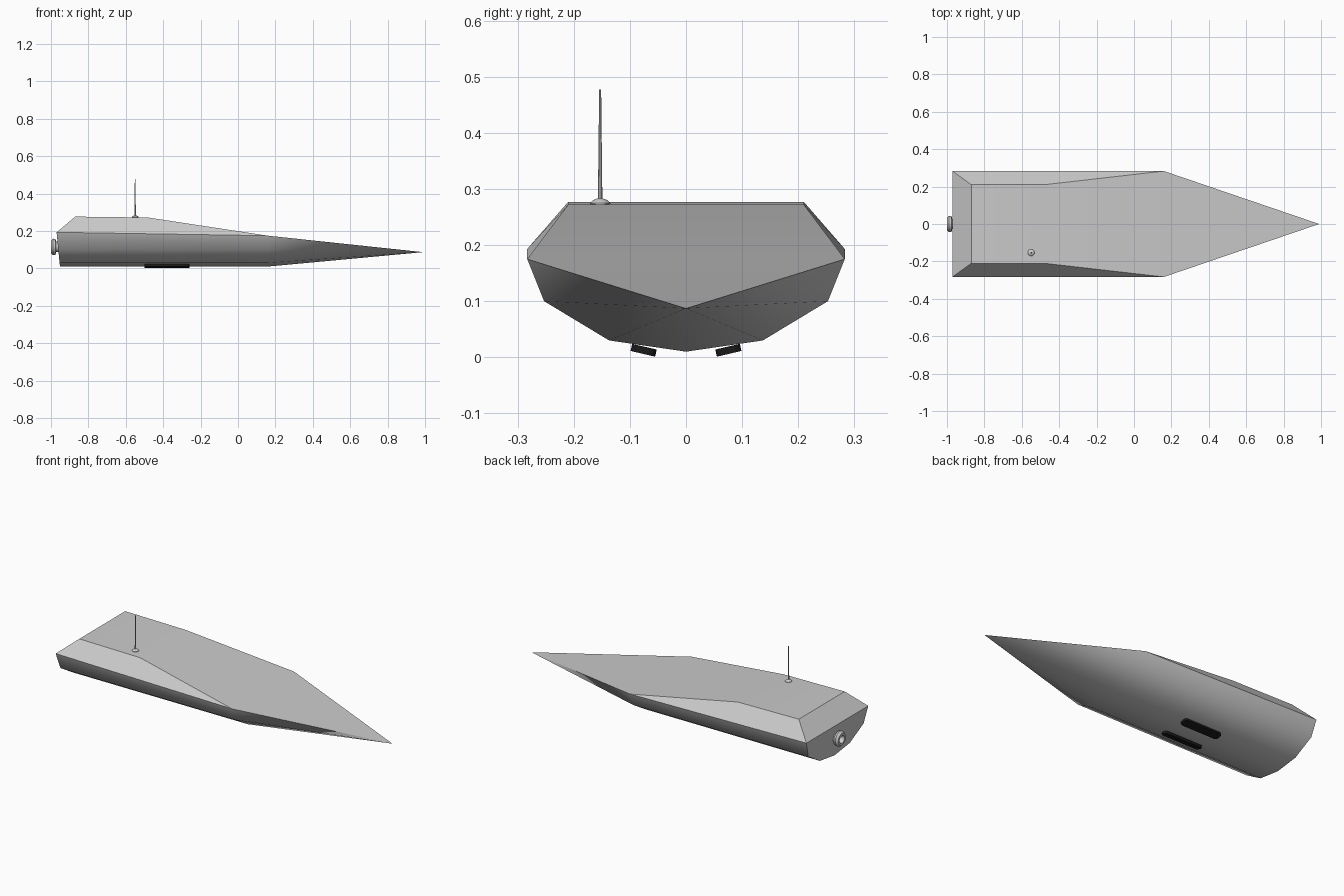
import bpy, bmesh
from math import pi, cos, sin, radians, atan2
from mathutils import Matrix

if "Cube" in bpy.data.objects:
    bpy.data.objects.remove(bpy.data.objects["Cube"])


def make(name, verts, faces, angle):
    me = bpy.data.meshes.new(name)
    me.from_pydata(verts, [], faces)
    bm = bmesh.new()
    bm.from_mesh(me)
    bmesh.ops.remove_doubles(bm, verts=bm.verts, dist=1e-5)
    bmesh.ops.recalc_face_normals(bm, faces=bm.faces)
    bm.to_mesh(me)
    bm.free()
    ob = bpy.data.objects.new(name, me)
    bpy.context.collection.objects.link(ob)
    bpy.ops.object.select_all(action='DESELECT')
    ob.select_set(True)
    bpy.context.view_layer.objects.active = ob
    bpy.ops.object.shade_smooth_by_angle(angle=radians(angle))
    return ob


def lathe(name, profile, matrix, n=16, angle=40):
    # profile of (radius, height) revolved about local z
    verts = [matrix @ Matrix.Rotation(2 * pi * i / n, 4, 'Z') @ Matrix.Translation((r, 0, z)) @ Matrix.Identity(4).to_translation()
             for r, z in profile for i in range(n)]
    faces = [(j * n + i, j * n + (i + 1) % n, (j + 1) * n + (i + 1) % n, (j + 1) * n + i)
             for j in range(len(profile) - 1) for i in range(n)]
    return make(name, verts, faces, angle)


TIP = (0.99, 0, 0.087)

# lower hull: two mirrored sections joined, bow panels fan to the tip
half = [(0.137, 0.03), (0.253, 0.10)]
def section(x_top, x_keel, z_edge):
    side = half + [(0.283, z_edge)]
    pts = [(-y, z) for y, z in reversed(side)] + [(0, 0.01)] + side
    return [(x_keel + (x_top - x_keel) * (z - 0.01) / (z_edge - 0.01), y, z) for y, z in pts]

stern, mid = section(-0.97, -0.952, 0.193), section(0.16, 0.16, 0.175)
n = len(stern)
faces = [(i, i + 1, n + i + 1, n + i) for i in range(n - 1)]
faces += [(n + i, n + i + 1, 2 * n) for i in range(n - 1)]
faces.append(tuple(range(n)))
make("lower_hull", stern + mid + [TIP], faces, 45)

# upper deck with sloped sides, stern slope and bow triangle
deck = []
for s in (-1, 1):
    deck += [(-0.97, s * 0.283, 0.193), (-0.87, s * 0.21, 0.277),
             (-0.48, s * 0.21, 0.272), (0.16, s * 0.283, 0.175)]
make("deck", deck + [TIP],
     [(0, 1, 5, 4), (1, 2, 6, 5), (2, 3, 7, 6), (3, 8, 7),
      (0, 3, 2, 1), (4, 5, 6, 7)], 20)

# jet nozzle on the transom
lathe("jet_nozzle",
      [(0.028, -0.005), (0.028, 0.012), (0.042, 0.016), (0.044, 0.028), (0.034, 0.04),
       (0.022, 0.04), (0.018, 0.012), (0, 0.012)],
      Matrix.Translation((-0.96, 0, 0.115)) @ Matrix.Rotation(-pi / 2, 4, 'Y'), 24)

# antenna base and tapering rod
at = Matrix.Translation((-0.55, -0.153, 0.27))
lathe("antenna_base", [(0.018, 0), (0.018, 0.005), (0.013, 0.010), (0.005, 0.013), (0, 0.013)], at, 16)
lathe("antenna_rod", [(0.004, 0.01), (0.0018, 0.207), (0, 0.207)], at, 8)

# black bottom pads with rounded corners, tilted to the hull
black = bpy.data.materials.new("black_rubber")
black.diffuse_color = (0.01, 0.01, 0.01, 1)
black.use_nodes = True
black.node_tree.nodes["Principled BSDF"].inputs["Base Color"].default_value = black.diffuse_color
L, W, T, R = 0.12, 0.0225, 0.0065, 0.014
outline = []
for k, (sx, sy) in enumerate([(1, 1), (-1, 1), (-1, -1), (1, -1)]):
    for a in range(5):
        t = k * pi / 2 + a * pi / 8
        outline.append((sx * (L - R) + R * cos(t), sy * (W - R) + R * sin(t)))
m = len(outline)
for name, s in (("left_pad", 1), ("right_pad", -1)):
    place = (Matrix.Translation((-0.38, s * -0.0755, 0.0125))
             @ Matrix.Rotation(s * -radians(13), 4, 'X'))
    vs = [place @ Matrix.Translation((x, y, z)).to_translation() for z in (-T, T) for x, y in outline]
    fs = [tuple(range(m)), tuple(range(m, 2 * m))]
    fs += [(i, (i + 1) % m, m + (i + 1) % m, m + i) for i in range(m)]
    make(name, vs, fs, 40).data.materials.append(black)
